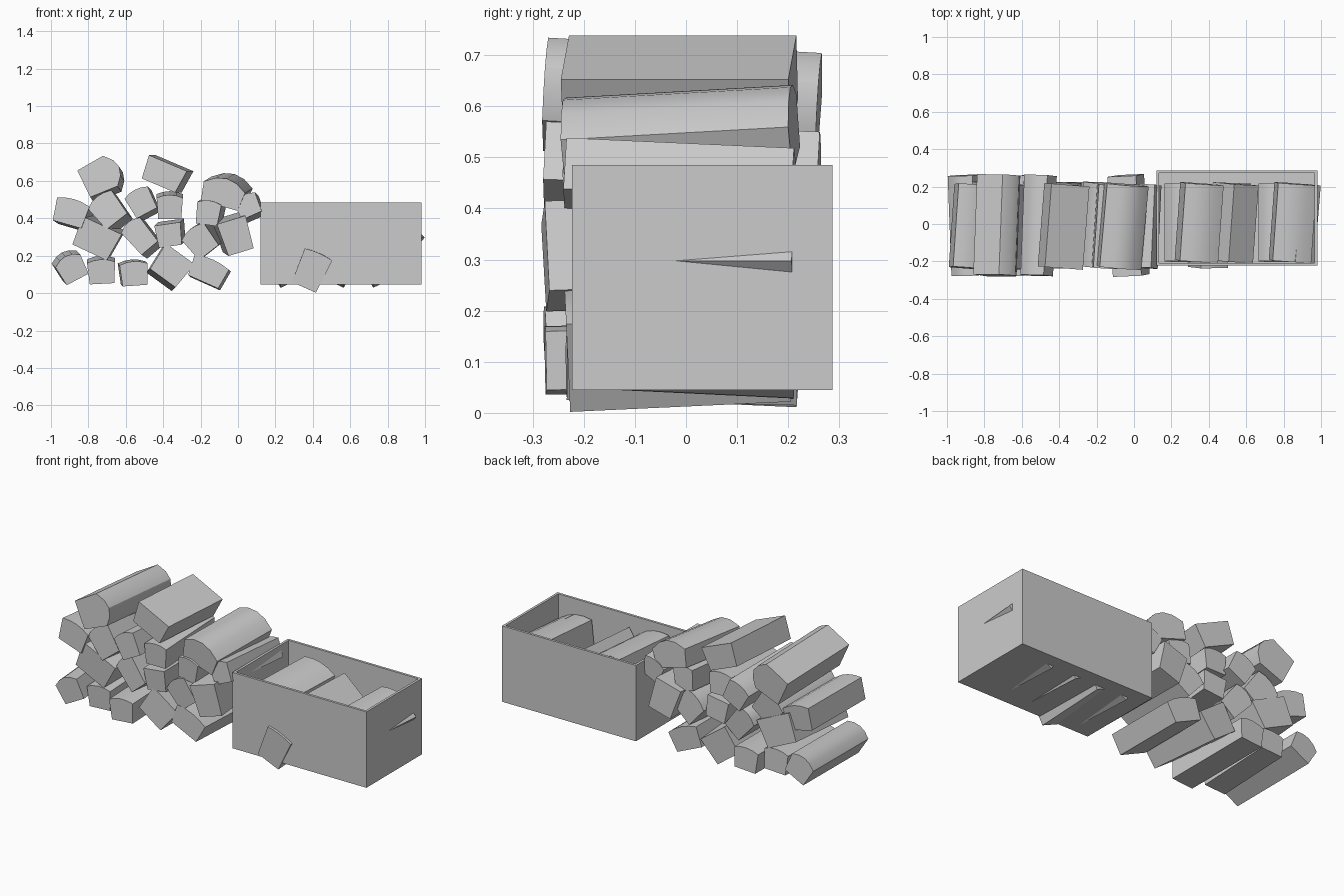
import bpy
import bmesh
import math
from mathutils import Vector, Matrix

default_cube = bpy.data.objects.get("Cube")
if default_cube:
    bpy.data.objects.remove(default_cube, do_unlink=True)


def make_material(name, colour):
    material = bpy.data.materials.new(name)
    material.use_nodes = True
    material.diffuse_color = colour
    material.node_tree.nodes["Principled BSDF"].inputs["Base Color"].default_value = colour
    return material


grey = make_material("plain grey", (0.6, 0.6, 0.6, 1))


def finish(bm, name):
    bmesh.ops.recalc_face_normals(bm, faces=bm.faces[:])
    mesh = bpy.data.meshes.new(name)
    bm.to_mesh(mesh)
    bm.free()
    mesh.materials.append(grey)
    part = bpy.data.objects.new(name, mesh)
    bpy.context.collection.objects.link(part)
    return part


def split_log_profile(bulge, segments=4):
    """Flat split base and sides, with a bark edge on top that bulges."""
    points = [Vector((-0.44, -0.5)), Vector((0.44, -0.5))]
    for step in range(segments + 1):
        across = 0.5 - step / segments
        points.append(Vector((across, 0.5 - 4 * bulge * across * across)))
    return points


def make_log(name, front, back, x, z, width, height, roll, shift_x, shift_z, bulge=0.12):
    """Loft the profile along a slightly tilted axis, ends square to it."""
    bm = bmesh.new()
    turn = Matrix.Rotation(math.radians(roll), 2)
    profile = split_log_profile(bulge)
    ends = []
    for y, shift in ((front, 0), (back, 1)):
        ring = []
        for point in profile:
            p = turn @ Vector((point.x * width, point.y * height))
            lean = (p.x * shift_x + p.y * shift_z) / (back - front)
            ring.append(bm.verts.new((x + p.x + shift * shift_x, y - lean, z + p.y + shift * shift_z)))
        bm.faces.new(ring)
        ends.append(ring)
    near, far = ends
    count = len(profile)
    for i in range(count):
        j = (i + 1) % count
        bm.faces.new((near[i], near[j], far[j], far[i]))
    log = finish(bm, name)
    bpy.ops.object.select_all(action="DESELECT")
    log.select_set(True)
    bpy.context.view_layer.objects.active = log
    bpy.ops.object.shade_smooth_by_angle(angle=math.radians(30))


def make_logs(name, front, back, logs):
    for number, log in enumerate(logs):
        make_log(f"{name}_{number + 1}", front, back, *log)


# Each log: x, z, width, height, roll, back end drift in x and z, bark bulge
make_logs("long_pile_log", -0.275, 0.26, (
    (-.73, .63, .18, .21, -64, .02, -.03, .25),
    (-.52, .49, .14, .14, 28, .02, -.02),
    (-.89, .135, .15, .14, 28, -.02, .02, .2),
    (-.01, .305, .16, .18, 17, -.03, .02, 0),
    (-.555, .105, .15, .13, 4, -.01, .01),
))

# Upper part of the pile
make_logs("upper_pile_log", -0.235, 0.21, (
    (-.40, .635, .22, .13, -23, .035, 0, 0),
    (-.08, .54, .23, .15, -16, .04, .025, .32),
    (-.895, .435, .18, .14, -16, .03, -.02),
    (-.70, .45, .16, .17, 38, .03, -.03),
    (-.365, .46, .14, .13, 0, 0, .02),
    (-.16, .43, .13, .13, -8, .03, .02),
    (.05, .47, .13, .12, 24, .02, -.02),
))

# Lower part of the pile
make_logs("lower_pile_log", -0.23, 0.22, (
    (-.76, .29, .23, .16, -25, .02, .02, 0),
    (-.53, .31, .13, .18, 40, .03, -.02),
    (-.37, .31, .14, .12, 8, .02, .02, 0),
    (-.205, .28, .15, .16, 38, .03, .02),
    (-.73, .115, .15, .13, 3, 0, .02),
    (-.355, .145, .19, .16, -36, -.02, -.02, 0),
    (-.16, .12, .20, .13, -24, .01, -.01),
))

# Logs lying in the crate
make_logs("crate_log", -0.2, 0.215, (
    (.33, .345, .21, .19, -14, .03, .01),
    (.83, .31, .21, .18, -12, .03, .01),
    (.51, .29, .17, .19, -40, .03, .01, 0),
    (.25, .138, .14, .14, 28, 0, -.02),
    (.54, .138, .14, .14, -26, 0, -.02),
    (.75, .138, .14, .14, 24, 0, -.02),
    (.858, .295, .16, .16, 50, .034, 0),
))

# Log pushing out through the crate front
make_logs("protruding_log", -0.232, 0.2, ((.393, .122, .16, .2, -24, 0, .02, .04),))

# Open crate with thin walls
bm = bmesh.new()
bmesh.ops.create_cube(bm, size=1)
bmesh.ops.scale(bm, vec=(0.86, 0.51, 0.44), verts=bm.verts[:])
bmesh.ops.translate(bm, vec=(0.55, 0.032, 0.265), verts=bm.verts[:])
top = max(bm.faces, key=lambda face: face.calc_center_median().z)
bmesh.ops.inset_region(bm, faces=[top], thickness=0.02)
inner = bmesh.ops.extrude_discrete_faces(bm, faces=[top])["faces"][0]
bmesh.ops.translate(bm, vec=(0, 0, -0.42), verts=inner.verts[:])
finish(bm, "crate")
